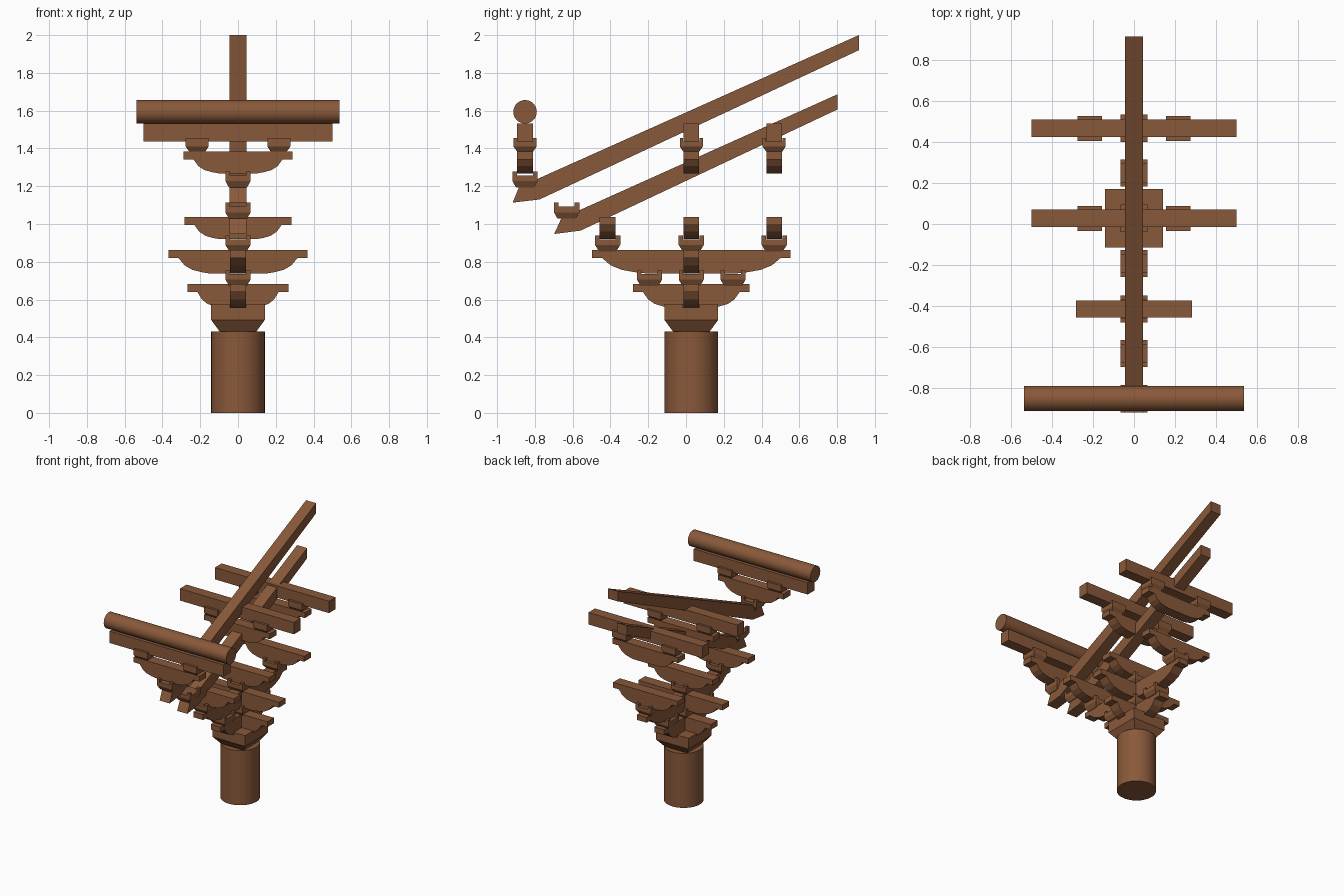
import bpy
import bmesh
from math import radians

if "Cube" in bpy.data.objects:
    bpy.data.objects.remove(bpy.data.objects["Cube"], do_unlink=True)

wood = bpy.data.materials.new("brown_timber")
wood.use_nodes = True
WOOD = (0.25, 0.1, 0.042, 1)
wood.diffuse_color = WOOD
wood.node_tree.nodes["Principled BSDF"].inputs["Base Color"].default_value = WOOD

YC = 0.028              # column axis
ROWS = (-0.852, YC, 0.467)
HALF = 0.042            # half the timber thickness


def finish(name, bm):
    bmesh.ops.recalc_face_normals(bm, faces=bm.faces)
    mesh = bpy.data.meshes.new(name)
    bm.to_mesh(mesh)
    bm.free()
    mesh.materials.append(wood)
    obj = bpy.data.objects.new(name, mesh)
    bpy.context.collection.objects.link(obj)
    return obj


def add_box(bm, x0, x1, y0, y1, z0, z1, flare=1.0):
    """Box whose bottom face is scaled by flare about its centre."""
    cx, cy = (x0 + x1) / 2, (y0 + y1) / 2
    for v in bmesh.ops.create_cube(bm, size=1)["verts"]:
        s = flare if v.co.z < 0 else 1
        v.co = (cx + v.co.x * (x1 - x0) * s, cy + v.co.y * (y1 - y0) * s,
                z0 if v.co.z < 0 else z1)


def extrude_profile(name, points, axis, offset=0.0, half=HALF):
    """Extrude (along, z) points sideways; axis is the along direction."""
    bm = bmesh.new()

    def place(a, side, z):
        return (a, offset + side, z) if axis == "x" else (offset + side, a, z)
    rings = [[bm.verts.new(place(a, s, z)) for a, z in points] for s in (-half, half)]
    for ring in rings:
        bm.faces.new(ring)
    n = len(points)
    for i in range(n):
        j = (i + 1) % n
        bm.faces.new((rings[0][i], rings[0][j], rings[1][j], rings[1][i]))
    return finish(name, bm)


def bracket_arm(name, axis, length, z0, z1, centre=0.0, offset=0.0):
    """Boat-shaped arm with a lip at each end and a curved belly."""
    lip = z1 - 0.042
    start, run = length - 0.052, length * 0.47
    curve = ((0, 0), (0.19, 0.47), (0.43, 0.76), (0.74, 0.92), (1, 1))
    side = [(length, z1), (length, lip)]
    side += [(start - f * run, lip + g * (z0 - lip)) for f, g in curve]
    outline = side + [(-a, z) for a, z in reversed(side)]
    return extrude_profile(name, [(centre + a, z) for a, z in outline], axis, offset)


def bearing_block(name, x, y, z0, taper, floor, top, half, base, cross=True):
    """Tapered block with corner prongs (cross) or two cheeks along x."""
    bm = bmesh.new()
    add_box(bm, x - half, x + half, y - half, y + half, z0, z0 + taper, base)
    add_box(bm, x - half, x + half, y - half, y + half, z0 + taper, z0 + floor)
    slot = HALF + 0.001
    for sy in (-1, 1):
        ya, yb = sorted((y + sy * slot, y + sy * half))
        if cross:
            for sx in (-1, 1):
                xa, xb = sorted((x + sx * slot, x + sx * half))
                add_box(bm, xa, xb, ya, yb, z0 + floor, z0 + top)
        else:
            add_box(bm, x - half, x + half, ya, yb, z0 + floor, z0 + top)
    return finish(name, bm)


def round_timber(name, radius, depth, location, rotation=(0, 0, 0)):
    bpy.ops.mesh.primitive_cylinder_add(vertices=48, radius=radius, depth=depth,
                                        location=location, rotation=rotation)
    obj = bpy.context.object
    obj.name = name
    obj.data.materials.append(wood)
    bpy.ops.object.shade_smooth_by_angle(angle=radians(30))
    return obj


# Column and its large capital block
round_timber("column", 0.142, 0.432, (0, YC, 0.216))
bearing_block("capital_block", 0, YC, 0.432, 0.06, 0.125, 0.145, 0.142, 0.69)

# Two tiers of crossed arms
bracket_arm("lower_cross_arm", "x", 0.267, 0.557, 0.682, offset=YC)
bracket_arm("lower_long_arm", "y", 0.308, 0.557, 0.682, centre=YC)
bracket_arm("middle_cross_arm", "x", 0.368, 0.737, 0.863, offset=YC)
bracket_arm("middle_long_arm", "y", 0.526, 0.737, 0.863, centre=YC)

# Blocks and short cross arms standing on the long arms
for y in (-0.193, YC, 0.249):
    bearing_block("lower_block", 0, y, 0.673, 0.032, 0.063, 0.082, 0.066, 0.72)
for y in (-0.415, YC, 0.467):
    bearing_block("middle_block", 0, y, 0.855, 0.035, 0.064, 0.084, 0.067, 0.68)
    bracket_arm("short_cross_arm", "x", 0.283, 0.92, 1.037, offset=y)

# Slanting lever beams with cut noses, and the blocks on them
extrude_profile("lower_lever", [(-0.698, 0.947), (-0.66, 1.03), (0.803, 1.687),
                                (0.803, 1.607), (-0.558, 0.965)], "y", half=0.044)
extrude_profile("upper_lever", [(-0.918, 1.113), (-0.884, 1.195), (0.915, 2.0),
                                (0.915, 1.92), (-0.775, 1.13)], "y", half=0.044)
bearing_block("lower_lever_block", 0, -0.632, 1.028, 0.034, 0.064, 0.085, 0.067, 0.72)
bearing_block("upper_lever_block", 0, -0.852, 1.194, 0.034, 0.064, 0.085, 0.067, 0.72)

# Upper cross arms, each carrying two blocks and a straight tie beam
for y in ROWS:
    bracket_arm("upper_cross_arm", "x", 0.288, 1.268, 1.384, offset=y)
    for x in (-0.216, 0.216):
        bearing_block("upper_block", x, y, 1.382, 0.028, 0.056, 0.074, 0.061, 0.68, False)
    beam = bmesh.new()
    add_box(beam, -0.5, 0.5, y - HALF, y + HALF, 1.438, 1.532)
    finish("tie_beam", beam)

# Round purlin at the front
round_timber("purlin", 0.062, 1.074, (0, -0.852, 1.594), (0, radians(90), 0))
